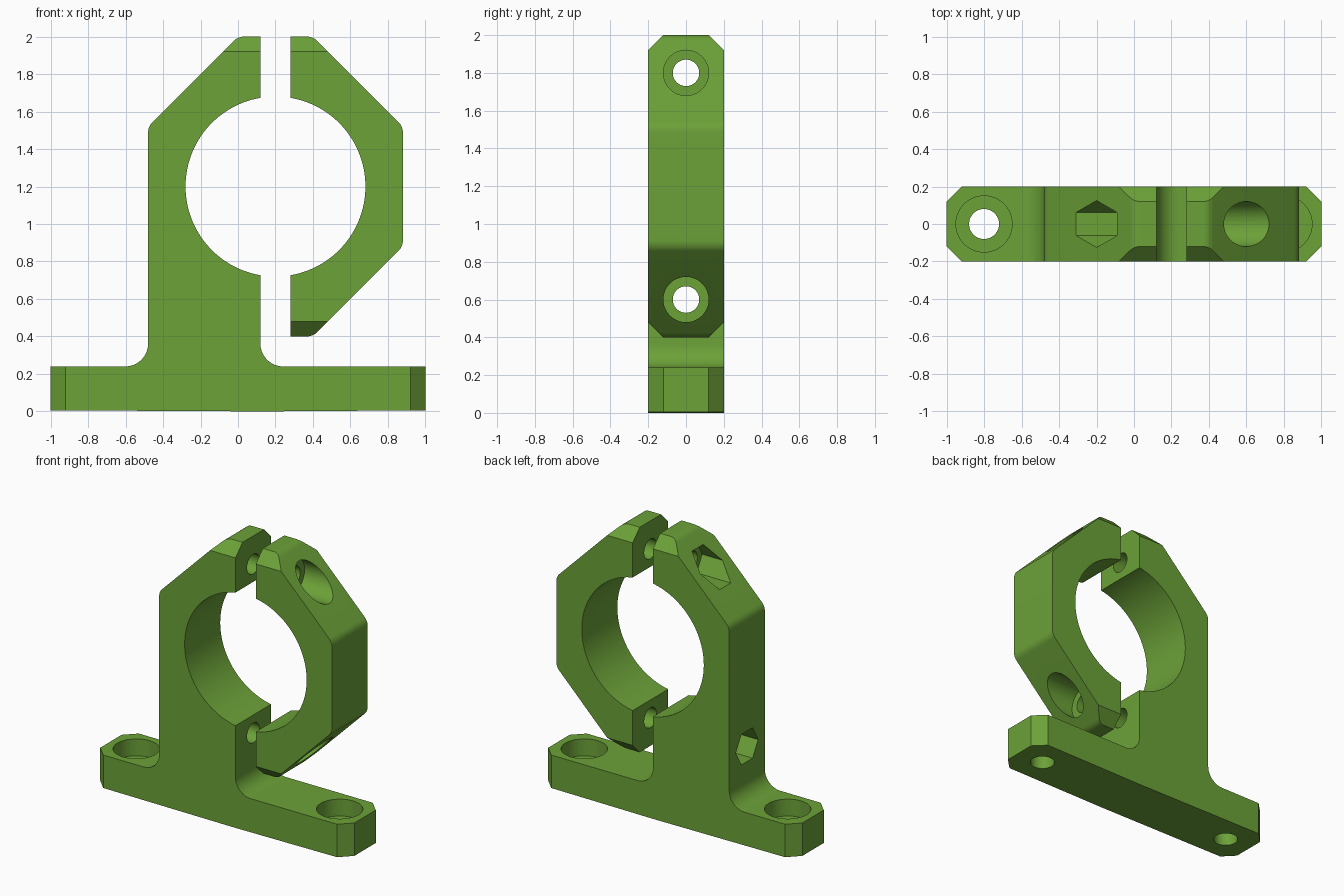
import bpy, bmesh, math
from mathutils import Vector

if "Cube" in bpy.data.objects:
    bpy.data.objects.remove(bpy.data.objects["Cube"])

green = bpy.data.materials.new("green")
green.diffuse_color = (0.15, 0.36, 0.04, 1)
green.use_nodes = True
green.node_tree.nodes["Principled BSDF"].inputs["Base Color"].default_value = green.diffuse_color

CX, CZ, BORE = 0.20, 1.20, 0.48      # bore centre and radius
BOLT_Z = (0.60, 1.80)                # clamp bolt heights
FOOT_X = (-0.80, 0.80)               # mounting hole positions


def rounded(points, segs=8):
    """Points are (u, v, radius); corners with a radius become tangent arcs."""
    out = []
    for i, (u, v, r) in enumerate(points):
        p = Vector((u, v))
        if r == 0:
            out.append(p)
            continue
        a = (Vector(points[i - 1][:2]) - p).normalized()
        b = (Vector(points[(i + 1) % len(points)][:2]) - p).normalized()
        half = math.acos(max(-1, min(1, a.dot(b)))) / 2
        centre = p + (a + b).normalized() * (r / math.sin(half))
        start = p + a * (r / math.tan(half)) - centre
        end = p + b * (r / math.tan(half)) - centre
        for k in range(segs + 1):
            d = start.lerp(end, k / segs).normalized()
            out.append(centre + d * r)
    return out


def prism(name, points, axis, lo, hi):
    """Extrude a closed 2D outline along x, y or z."""
    place = {"x": lambda p, t: (t, p[0], p[1]),
             "y": lambda p, t: (p[0], t, p[1]),
             "z": lambda p, t: (p[0], p[1], t)}[axis]
    bm = bmesh.new()
    a = [bm.verts.new(place(p, lo)) for p in points]
    b = [bm.verts.new(place(p, hi)) for p in points]
    bm.faces.new(a)
    bm.faces.new(b[::-1])
    n = len(points)
    for i in range(n):
        j = (i + 1) % n
        bm.faces.new((a[i], b[i], b[j], a[j]))
    bmesh.ops.recalc_face_normals(bm, faces=bm.faces)
    mesh = bpy.data.meshes.new(name)
    bm.to_mesh(mesh)
    bm.free()
    mesh.materials.append(green)
    ob = bpy.data.objects.new(name, mesh)
    bpy.context.collection.objects.link(ob)
    return ob


def circle(u, v, r, n=48):
    return [(u + r * math.cos(2 * math.pi * k / n),
             v + r * math.sin(2 * math.pi * k / n)) for k in range(n)]


def boolean(ob, cutter, op="DIFFERENCE"):
    mod = ob.modifiers.new("cut", "BOOLEAN")
    mod.operation, mod.solver, mod.object = op, "EXACT", cutter
    bpy.context.view_layer.objects.active = ob
    bpy.ops.object.modifier_apply(modifier=mod.name)
    bpy.data.objects.remove(cutter)


def bore_arc(from_angle, to_angle, n=56):
    """Arc of the bore between two angles."""
    return [(CX + BORE * math.cos(t), CZ + BORE * math.sin(t), 0)
            for t in (from_angle + (to_angle - from_angle) * k / n for k in range(n + 1))]


split = math.acos(0.08 / BORE)       # where the split faces meet the bore

# Foot, stem and fixed half of the clamp
mount = prism("mount", rounded(
    [(-1, 0.006, 0), (0.12, 0, 0), (1, 0.006, 0), (1, 0.24, 0),
     (0.12, 0.24, 0.12)]
    + bore_arc(math.pi + split, math.pi - split)
    + [(0.12, 2, 0), (0, 2, 0.08), (-0.48, 1.52, 0.08), (-0.48, 0.24, 0.12),
       (-1, 0.24, 0)]), "y", -0.3, 0.3)

# Removable half of the clamp
clamp = prism("clamp_half", rounded(
    [(0.28, 0.4, 0), (0.4, 0.4, 0.08), (0.88, 0.88, 0.08), (0.88, 1.52, 0.08),
     (0.4, 2, 0.08), (0.28, 2, 0)]
    + bore_arc(split, -split)), "y", -0.3, 0.3)

# Trim to thickness with 45 degree chamfers
boolean(mount, prism("trim", [(-0.2, -1), (0.2, -1), (0.2, 1.92), (0, 2.12), (-0.2, 1.92)],
                     "x", -2, 2), "INTERSECT")
boolean(mount, prism("trim", [(-1.12, 0), (-0.9199, -0.2001), (0.9199, -0.2001), (1.12, 0),
                              (0.9199, 0.2001), (-0.9199, 0.2001)], "z", -1, 3), "INTERSECT")
boolean(clamp, prism("trim", [(0, 0.28), (0.2, 0.48), (0.2, 1.92), (0, 2.12),
                              (-0.2, 1.92), (-0.2, 0.48)], "x", -2, 2), "INTERSECT")

# Clamp bolt holes, hexagonal nut pockets and bolt head recesses
for z in BOLT_Z:
    boolean(mount, prism("hole", circle(0, z, 0.07), "x", -0.2, 0.2))
    boolean(mount, prism("pocket", circle(0, z, 0.125, 6), "x", -0.8, -0.04))
    boolean(clamp, prism("hole", circle(0, z, 0.07), "x", 0.1, 0.6))
    boolean(clamp, prism("recess", circle(0, z, 0.12), "x", 0.44, 1.2))

# Mounting holes with counterbores
for x in FOOT_X:
    boolean(mount, prism("hole", circle(x, 0, 0.08), "z", -0.2, 0.2))
    boolean(mount, prism("recess", circle(x, 0, 0.15), "z", 0.12, 0.3))

for ob in (mount, clamp):
    bpy.ops.object.select_all(action="DESELECT")
    ob.select_set(True)
    bpy.context.view_layer.objects.active = ob
    bpy.ops.object.shade_smooth_by_angle(angle=math.radians(30))
